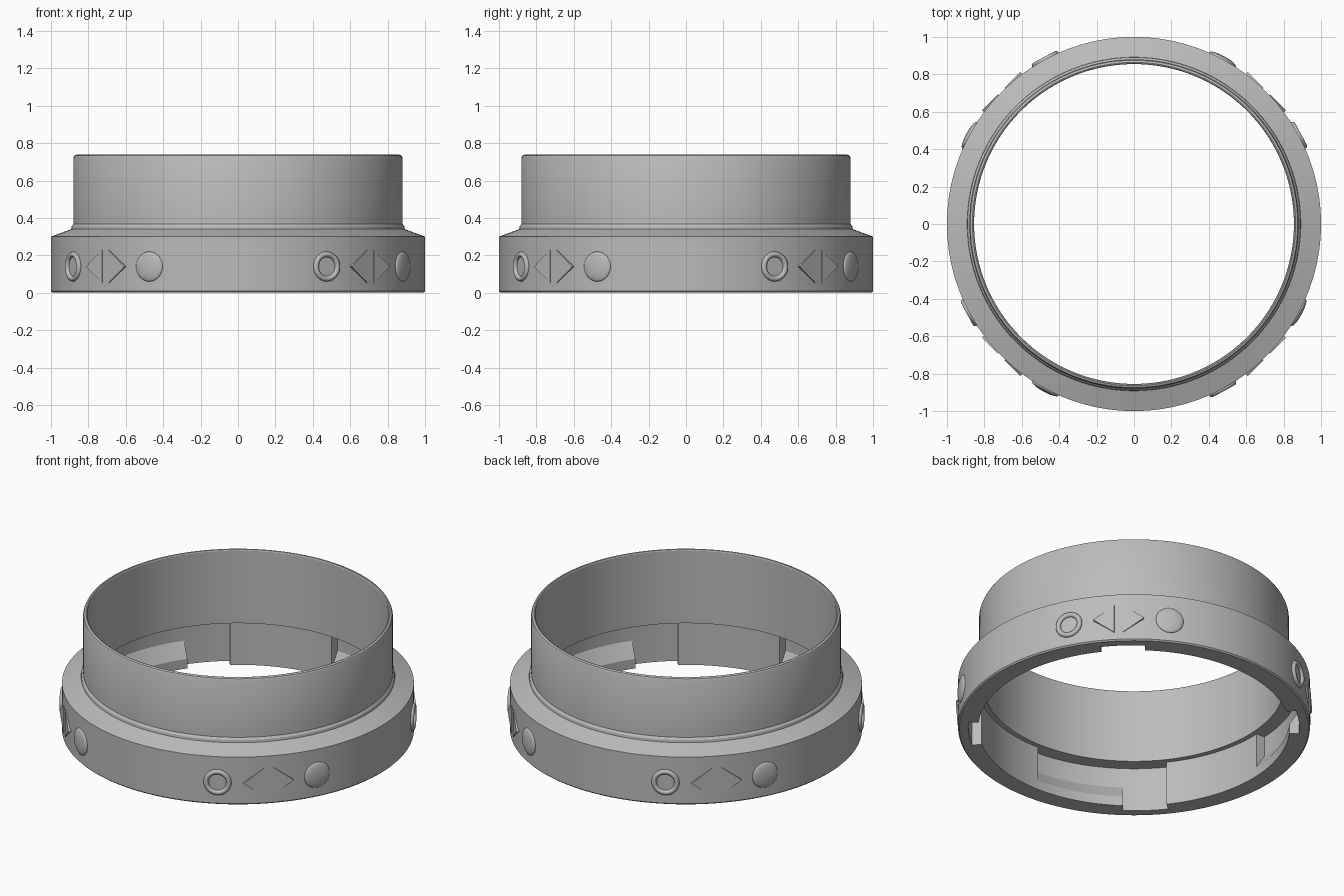
import bpy, bmesh, math
from mathutils import Matrix, Vector

cube = bpy.data.objects.get("Cube")
if cube:
    bpy.data.objects.remove(cube, do_unlink=True)

grey = bpy.data.materials.new("light_grey")
grey.use_nodes = True
COLOUR = (0.5, 0.5, 0.5, 1)
grey.diffuse_color = COLOUR
grey.node_tree.nodes["Principled BSDF"].inputs["Base Color"].default_value = COLOUR


def finish(name, bm, angle=25):
    bmesh.ops.recalc_face_normals(bm, faces=bm.faces)
    mesh = bpy.data.meshes.new(name)
    bm.to_mesh(mesh)
    bm.free()
    mesh.materials.append(grey)
    ob = bpy.data.objects.new(name, mesh)
    bpy.context.collection.objects.link(ob)
    bpy.ops.object.select_all(action='DESELECT')
    ob.select_set(True)
    bpy.context.view_layer.objects.active = ob
    bpy.ops.object.shade_smooth_by_angle(angle=math.radians(angle))
    return ob


def sweep(bm, profile, start=0, end=360, step=2):
    """Turn a closed (radius, z) profile about z between two angles."""
    full = end - start == 360
    count = (end - start) // step + (0 if full else 1)
    rows = []
    for i in range(count):
        a = math.radians(start + i * step)
        rows.append([bm.verts.new((r * math.cos(a), r * math.sin(a), z)) for r, z in profile])
    n = len(profile)
    for i in range(count if full else count - 1):
        p, q = rows[i], rows[(i + 1) % count]
        for j in range(n):
            k = (j + 1) % n
            bm.faces.new((p[j], q[j], q[k], p[k]))
    if not full:
        bm.faces.new(rows[0])
        bm.faces.new(rows[-1])


def on_rim(bm, degrees, distance=1.0, z=0.14):
    """Move a shape built in local x/y, with z outward, onto the outer rim."""
    a = math.radians(degrees)
    out = Vector((math.cos(a), math.sin(a), 0))
    side = Vector((-math.sin(a), math.cos(a), 0))
    m = Matrix((side, Vector((0, 0, 1)), out)).transposed().to_4x4()
    m.translation = out * distance + Vector((0, 0, z))
    bm.transform(m)


# Main ring: wide collar below, thin tube above
CHANNEL, INNER = 0.94, 0.885
body = [(CHANNEL, 0), (0.992, 0), (1, 0.008), (1, 0.3), (0.892, 0.34),
        (0.89, 0.355), (0.88, 0.368), (0.88, 0.722), (0.875, 0.733),
        (0.864, 0.738), (0.858, 0.736), (0.855, 0.73), (0.855, 0.275), (CHANNEL, 0.275)]
bm = bmesh.new()
sweep(bm, body)
finish("adapter_ring", bm)

# Inner bayonet: full-height stops and sloped ledges, leaving entry slots
stop = [(INNER, 0), (CHANNEL, 0), (CHANNEL, 0.275), (INNER, 0.275)]
ledge = [(INNER, 0), (CHANNEL, 0), (CHANNEL, 0.15), (INNER, 0.06)]
for q in range(4):
    bm = bmesh.new()
    sweep(bm, stop, q * 90 - 2, q * 90 + 38)
    finish(f"bayonet_stop_{q + 1}", bm)
    bm = bmesh.new()
    sweep(bm, ledge, q * 90 + 54, q * 90 + 88)
    finish(f"bayonet_ledge_{q + 1}", bm)

# Raised marks on the rim: ring, pair of arrows, dome
SIZE = 0.08
for q in range(4):
    mid = 45 + q * 90

    bm = bmesh.new()
    tube = [(0.065 + 0.015 * math.cos(t * math.pi / 5), 0.015 * math.sin(t * math.pi / 5))
            for t in range(10)]
    sweep(bm, tube, step=10)
    on_rim(bm, mid - 16.7)
    finish(f"ring_mark_{q + 1}", bm, 50)

    for side, label in ((-1, "left"), (1, "right")):
        bm = bmesh.new()
        outline = [(0.025, -0.088), (0.145, 0), (0.025, 0.088)]
        base = bm.faces.new([bm.verts.new((side * x, y, -0.03)) for x, y in outline])
        top = bmesh.ops.extrude_face_region(bm, geom=[base])["geom"]
        moved = [v for v in top if isinstance(v, bmesh.types.BMVert)]
        bmesh.ops.translate(bm, verts=moved, vec=(0, 0, 0.034))
        on_rim(bm, mid)
        finish(f"arrow_mark_{label}_{q + 1}", bm)

    bm = bmesh.new()
    bmesh.ops.create_uvsphere(bm, u_segments=36, v_segments=16, radius=1)
    bmesh.ops.scale(bm, verts=bm.verts, vec=(SIZE, SIZE, 0.018))
    on_rim(bm, mid + 16.7)
    finish(f"dome_mark_{q + 1}", bm, 60)
